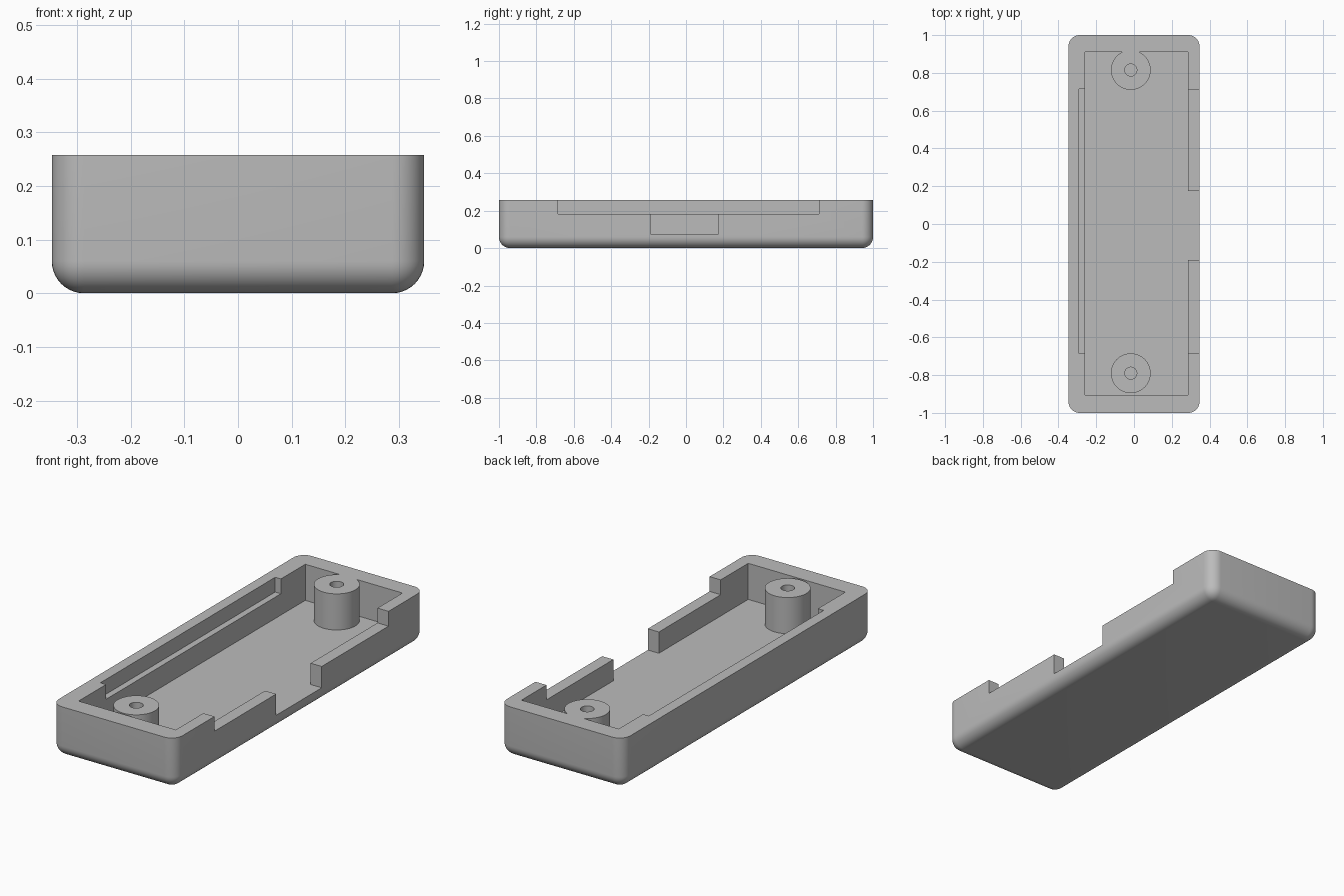
import bpy, bmesh, math
from mathutils import Matrix, Vector

cube = bpy.data.objects.get("Cube")
if cube:
    bpy.data.objects.remove(cube, do_unlink=True)

HALF_W, HEIGHT, ROUND = 0.347, 0.258, 0.06
FLOOR, LEDGE, ABOVE = 0.075, 0.183, 0.4
POSTS = [(-0.017, 0.815), (-0.017, -0.79)]

grey = bpy.data.materials.new("plain grey")
grey.use_nodes = True
colour = (0.5, 0.5, 0.5, 1)
grey.diffuse_color = colour
grey.node_tree.nodes["Principled BSDF"].inputs["Base Color"].default_value = colour


def add_object(name, bm):
    mesh = bpy.data.meshes.new(name)
    bm.to_mesh(mesh)
    bm.free()
    mesh.materials.append(grey)
    obj = bpy.data.objects.new(name, mesh)
    bpy.context.collection.objects.link(obj)
    return obj


def box_mesh(low, high):
    low, high = Vector(low), Vector(high)
    bm = bmesh.new()
    bmesh.ops.create_cube(bm, size=1, matrix=Matrix.Translation((low + high) / 2)
                          @ Matrix.Diagonal((*(high - low), 1)))
    return bm


def cylinder(name, x, y, radius, bottom, top):
    bm = bmesh.new()
    bmesh.ops.create_cone(bm, cap_ends=True, segments=64, radius1=radius, radius2=radius,
                          depth=top - bottom,
                          matrix=Matrix.Translation((x, y, (bottom + top) / 2)))
    return add_object(name, bm)


def subtract(target, cutter):
    """Cut one solid from another and drop the cutter."""
    cutter.hide_render = True
    mod = target.modifiers.new("cut", "BOOLEAN")
    mod.operation, mod.solver, mod.object = "DIFFERENCE", "EXACT", cutter
    graph = bpy.context.evaluated_depsgraph_get()
    mesh = bpy.data.meshes.new_from_object(target.evaluated_get(graph))
    target.modifiers.clear()
    target.data = mesh
    bpy.data.objects.remove(cutter, do_unlink=True)


# Outer shell: rounded upright corners and rounded underside, flat rim
bm = box_mesh((-HALF_W, -1, 0), (HALF_W, 1, HEIGHT))
rounded = [e for e in bm.edges if min(v.co.z for v in e.verts) < 0.01]
bmesh.ops.bevel(bm, geom=rounded, offset=ROUND, offset_type="OFFSET",
                segments=10, profile=0.5, affect="EDGES")
tray = add_object("tray", bm)

# Cavity, leaving the two screw posts standing
cavity = add_object("cavity_cutter", box_mesh((-0.26, -0.905, FLOOR), (0.285, 0.91, ABOVE)))
for x, y in POSTS:
    subtract(cavity, cylinder("post_core", x, y, 0.105, 0, ABOVE + 0.1))
subtract(tray, cavity)

# Screw holes
for x, y in POSTS:
    subtract(tray, cylinder("screw_hole_cutter", x, y, 0.032, FLOOR, ABOVE))

# Lowered left-model wall, port opening, and groove in the opposite wall
cuts = {
    "wall_step": ((0.2, -0.685, LEDGE), (0.45, 0.71, ABOVE)),
    "port_opening": ((0.2, -0.19, FLOOR), (0.45, 0.175, ABOVE)),
    "wall_groove": ((-0.292, -0.685, LEDGE), (-0.2, 0.715, ABOVE)),
}
for name, (low, high) in cuts.items():
    subtract(tray, add_object(name + "_cutter", box_mesh(low, high)))

# Tidy flat areas, then smooth the rounded ones
bm = bmesh.new()
bm.from_mesh(tray.data)
bmesh.ops.remove_doubles(bm, verts=bm.verts, dist=0.00001)
bmesh.ops.dissolve_limit(bm, angle_limit=math.radians(0.1), verts=bm.verts, edges=bm.edges)
bm.to_mesh(tray.data)
bm.free()
for obj in bpy.context.selected_objects:
    obj.select_set(False)
tray.select_set(True)
bpy.context.view_layer.objects.active = tray
bpy.ops.object.shade_smooth_by_angle(angle=math.radians(30))
